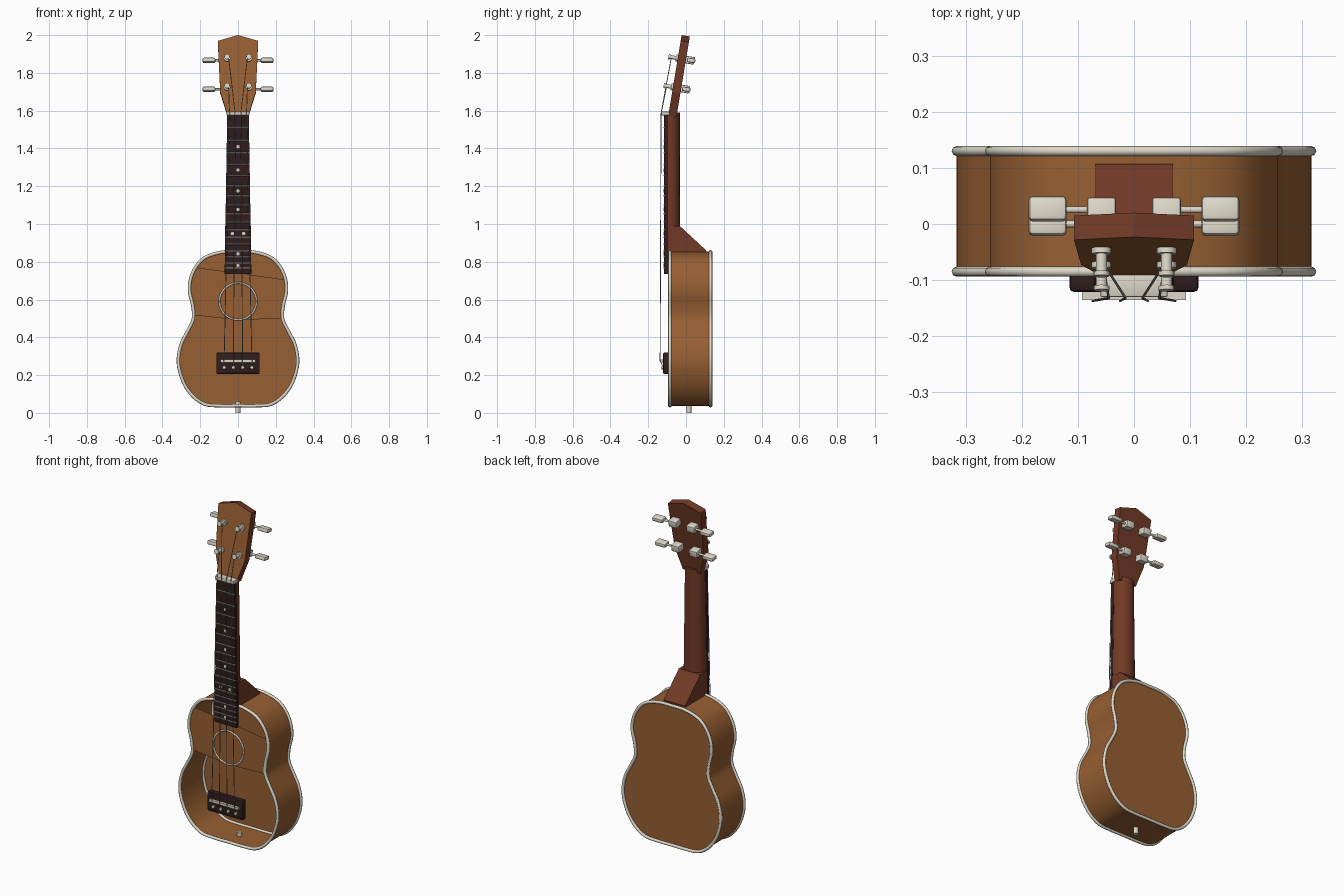
import bpy, bmesh, math
from mathutils import Matrix, Vector

if "Cube" in bpy.data.objects:
    bpy.data.objects.remove(bpy.data.objects["Cube"])


def material(name, rgb):
    m = bpy.data.materials.new(name)
    m.use_nodes = True
    m.diffuse_color = (*rgb, 1)
    m.node_tree.nodes["Principled BSDF"].inputs["Base Color"].default_value = (*rgb, 1)
    return m


WOOD = material("golden wood", (0.31, 0.115, 0.032))
RED = material("reddish wood", (0.17, 0.042, 0.02))
DARK = material("dark wood", (0.03, 0.012, 0.012))
IVORY = material("ivory", (0.72, 0.68, 0.58))
STEEL = material("string steel", (0.3, 0.3, 0.28))


def finish(name, bm, *mats, smooth=True):
    bmesh.ops.recalc_face_normals(bm, faces=bm.faces)
    me = bpy.data.meshes.new(name)
    bm.to_mesh(me)
    bm.free()
    ob = bpy.data.objects.new(name, me)
    bpy.context.collection.objects.link(ob)
    for m in mats:
        me.materials.append(m)
    if smooth:
        bpy.ops.object.select_all(action='DESELECT')
        ob.select_set(True)
        bpy.context.view_layer.objects.active = ob
        bpy.ops.object.shade_smooth_by_angle(angle=math.radians(35))
    return ob


def box(name, mat, lo, hi, bevel=0, frame=Matrix()):
    lo, hi = Vector(lo), Vector(hi)
    bm = bmesh.new()
    bmesh.ops.create_cube(bm, size=1, matrix=Matrix.Translation((lo + hi) / 2)
                          @ Matrix.Diagonal((*(hi - lo), 1)))
    if bevel:
        bmesh.ops.bevel(bm, geom=bm.edges[:], offset=bevel, segments=2,
                        profile=0.5, affect='EDGES')
    bm.transform(frame)
    return finish(name, bm, mat)


def rod(name, mat, a, b, r, frame=Matrix(), sides=16):
    a, b = Vector(a), Vector(b)
    turn = (b - a).to_track_quat('Z', 'Y').to_matrix().to_4x4()
    bm = bmesh.new()
    bmesh.ops.create_cone(bm, cap_ends=True, segments=sides, radius1=r, radius2=r,
                          depth=(b - a).length,
                          matrix=frame @ Matrix.Translation((a + b) / 2) @ turn)
    return finish(name, bm, mat)


def loft(name, rings, mat, closed=True):
    bm = bmesh.new()
    rows = [[bm.verts.new(p) for p in ring] for ring in rings]
    n = len(rows[0])
    for lower, upper in zip(rows, rows[1:]):
        for i in range(n):
            j = (i + 1) % n
            bm.faces.new((lower[i], lower[j], upper[j], upper[i]))
    if closed:
        bm.faces.new(rows[0])
    bm.faces.new(rows[-1])
    return finish(name, bm, mat)


def tube(name, mat, points, r, cyclic=False):
    cu = bpy.data.curves.new(name, 'CURVE')
    cu.dimensions = '3D'
    cu.bevel_depth = r
    cu.bevel_resolution = 2
    cu.use_fill_caps = True
    sp = cu.splines.new('POLY')
    sp.points.add(len(points) - 1)
    for q, p in zip(sp.points, points):
        q.co = (*p, 1)
    sp.use_cyclic_u = cyclic
    cu.materials.append(mat)
    ob = bpy.data.objects.new(name, cu)
    bpy.context.collection.objects.link(ob)


# Body outline: half profile, mirrored and smoothed
half = [(0, .038), (.1, .038), (.175, .046), (.24, .09), (.29, .165), (.316, .265),
        (.302, .36), (.265, .435), (.236, .5), (.24, .57), (.256, .64), (.252, .705),
        (.225, .77), (.175, .822), (.09, .85), (0, .853)]
ctrl = half + [(-x, z) for x, z in half[-2:0:-1]]
outline = []
for i in range(len(ctrl)):
    a, b, c, d = (Vector(ctrl[(i + k) % len(ctrl)]) for k in (-1, 0, 1, 2))
    for t in (0, .25, .5, .75):
        outline.append(b + (c - a) * t / 2 + (2 * a - 5 * b + 4 * c - d) * t * t / 2
                       + (3 * b - a - 3 * c + d) * t ** 3 / 2)
FRONT, BACK = -.085, .13


def at(y):
    return [(p.x, y, p.y) for p in outline]


# Sides and back are one shell, open at the front
loft("body_shell", [at(FRONT), at(BACK)], WOOD, closed=False)
for label, y in (("front", FRONT), ("back", BACK)):
    tube(label + "_binding", IVORY, at(y), .009, True)

# Soundboard section around the sound hole
HOLE_Z, HOLE_R = .59, .098
bm = bmesh.new()
for side, low, high in ((-1, .515, .77), (1, .49, .712)):
    edge = sorted([p for p in outline if p.x * side > .1 and low - .005 < p.y < high + .005],
                  key=lambda p: p.y)
    pts = [(p.x, p.y) for p in edge] + [(0, .74)]
    pts += [(side * HOLE_R * math.sin(k * math.pi / 20), HOLE_Z + HOLE_R * math.cos(k * math.pi / 20))
            for k in range(21)]
    bm.faces.new([bm.verts.new((x, FRONT - .002, z)) for x, z in pts])
bmesh.ops.triangulate(bm, faces=bm.faces[:], ngon_method='EAR_CLIP')
bmesh.ops.remove_doubles(bm, verts=bm.verts, dist=.0001)
finish("soundboard", bm, WOOD, smooth=False)
tube("sound_hole_ring", IVORY, [(HOLE_R * math.cos(k * math.pi / 24), FRONT - .002,
     HOLE_Z + HOLE_R * math.sin(k * math.pi / 24)) for k in range(48)], .005, True)
rod("end_pin", IVORY, (0, .015, 0), (0, .015, .06), .013)

# Neck and heel
loft("neck", [[(w * math.cos(k * math.pi / 16), -.097 + .064 * math.sin(k * math.pi / 16) ** .8, z)
               for k in range(17)] for w, z in ((.068, .86), (.056, 1.59))], RED)
heel = [(-.095, .99), (-.033, .99), (.107, .86), (.107, .845), (-.095, .845)]
loft("heel", [[(x, y, z) for y, z in heel] for x in (-.069, .069)], RED)

# Fretboard with frets and marker dots
NUT_Z, SADDLE_Z, END_Z = 1.585, .275, .735


def fret_z(n):
    return NUT_Z - (NUT_Z - SADDLE_Z) * (1 - 2 ** (-n / 12))


def board_w(z):
    return .071 - .014 * (z - END_Z) / (NUT_Z - END_Z)


loft("fretboard", [[(s * board_w(z), y, z) for s, y in ((-1, -.096), (1, -.096), (1, -.116), (-1, -.116))]
                   for z in (END_Z, NUT_Z)], DARK)
for n in range(1, 18):
    w = board_w(fret_z(n))
    rod(f"fret_{n}", STEEL, (-w, -.116, fret_z(n)), (w, -.116, fret_z(n)), .004, sides=8)
for n in (3, 5, 7, 9, 12, 15, 17):
    z = (fret_z(n) + fret_z(n - 1)) / 2
    for x in ((-.03, .03) if n == 12 else (0,)):
        rod(f"marker_dot_{n}", IVORY, (x, -.112, z), (x, -.118, z), .009)
box("nut", IVORY, (-.06, -.13, NUT_Z - .01), (.06, -.088, NUT_Z + .01), .003)

# Headstock, tilted back, with a golden face
HEAD = Matrix.Translation((0, -.094, 1.575)) @ Matrix.Rotation(-.165, 4, 'X')
right = [(.056, 0), (.066, .035), (.094, .125), (.107, .4)]
shape = right + [(0, .431)] + [(-x, z) for x, z in right[::-1]]
bm = bmesh.new()
front, rear = ([bm.verts.new((x, y, z)) for x, z in shape] for y in (0, .044))
for i in range(len(shape)):
    j = (i + 1) % len(shape)
    bm.faces.new((front[i], front[j], rear[j], rear[i]))
bm.faces.new(front)
bm.faces.new(rear)
bmesh.ops.recalc_face_normals(bm, faces=bm.faces)
for f in bm.faces:
    f.material_index = 1 if f.normal.y < -.9 else 0
bm.transform(HEAD)
finish("headstock", bm, RED, WOOD, smooth=False)

# Tuners
UPPER, LOWER = .307, .152
for s, side in ((-1, "right"), (1, "left")):
    for h, level in ((UPPER, "upper"), (LOWER, "lower")):
        tag = f"{level}_{side}_"
        x = s * .058
        rod(tag + "post", IVORY, (x, .01, h), (x, -.05, h), .010, HEAD)
        rod(tag + "post_washer", IVORY, (x, .005, h), (x, -.01, h), .018, HEAD)
        rod(tag + "post_cap", IVORY, (x, -.042, h), (x, -.05, h), .014, HEAD)
        rod(tag + "tuner_shaft", IVORY, (x, .07, h), (s * .13, .07, h), .006, HEAD)
        box(tag + "gear_box", IVORY, (x - .026, .042, h - .02), (x + .026, .09, h + .02), .006, HEAD)
        cx = s * .154
        box(tag + "tuner_button", IVORY, (cx - .034, .049, h - .012), (cx + .034, .094, h + .012),
            .008, HEAD)

# Bridge with saddle and pins
box("bridge", DARK, (-.115, -.121, .205), (.115, -.087, .32), .008)
box("saddle", IVORY, (-.093, -.135, SADDLE_Z - .007), (.093, -.1, SADDLE_Z + .007))

# Strings: bridge pin, saddle, nut, tuner post
for i, k in enumerate((-1.5, -.5, .5, 1.5)):
    s = 1 if k > 0 else -1
    h = LOWER if abs(k) > 1 else UPPER
    xb, xn = k * .049, k * .03
    rod(f"bridge_pin_{i + 1}", IVORY, (xb, -.115, .24), (xb, -.13, .24), .009)
    tube(f"string_{i + 1}", STEEL, [(xb, -.12, .24), (xb, -.137, SADDLE_Z), (xn, -.132, NUT_Z),
         HEAD @ Vector((s * .05, -.034, h))], .0022)
